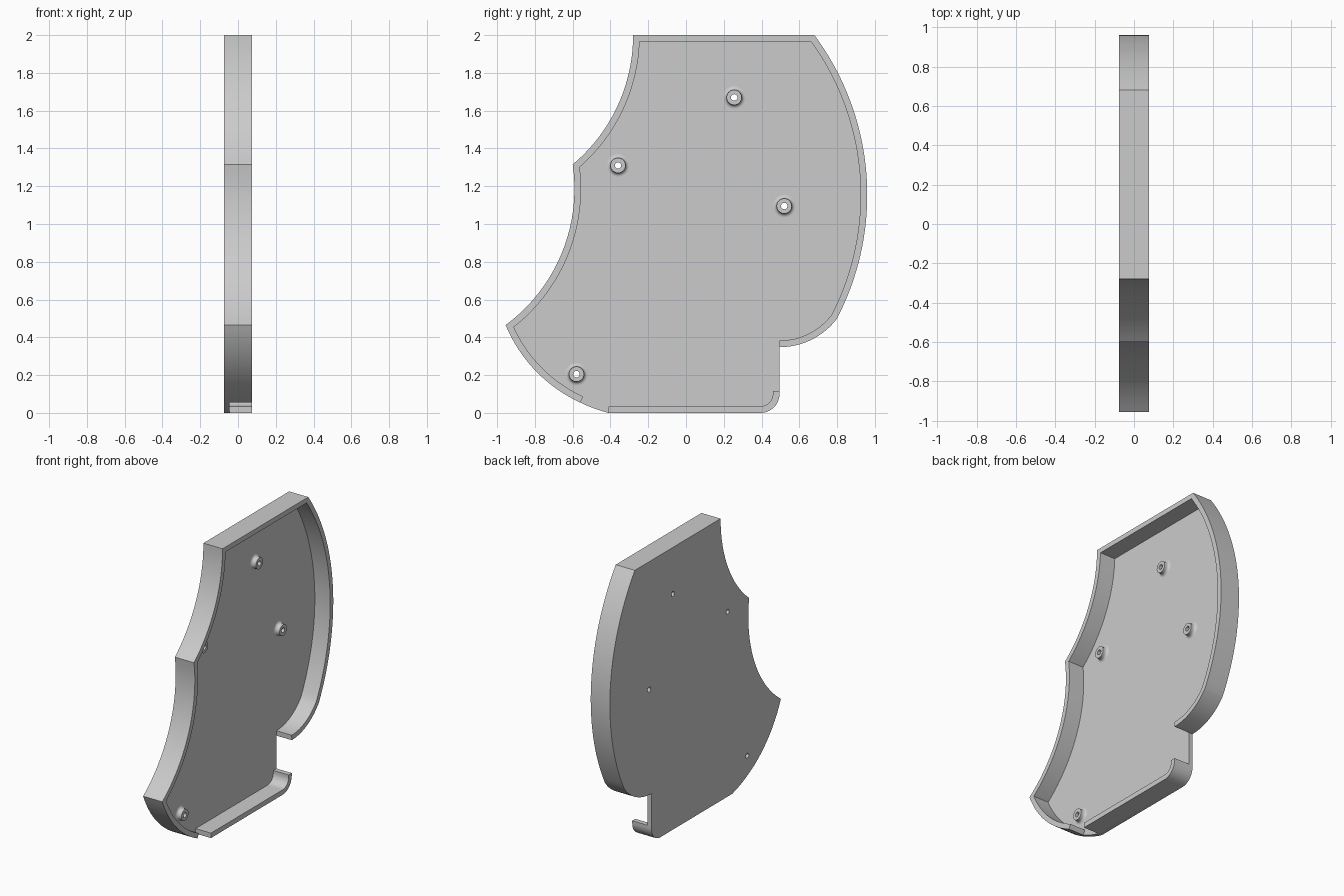
import bpy, bmesh, math
from mathutils import Vector, Matrix

cube = bpy.data.objects.get("Cube")
if cube:
    bpy.data.objects.remove(cube)

grey = bpy.data.materials.new("plain_grey")
grey.use_nodes = True
grey.diffuse_color = (0.6, 0.6, 0.6, 1)
grey.node_tree.nodes["Principled BSDF"].inputs["Base Color"].default_value = (0.6, 0.6, 0.6, 1)

BACK, FLOOR, FRONT = -0.075, -0.045, 0.075   # depth levels along x
WALL = 0.035
HOLE = 0.017
SIDES = 32


def arc(p, q, radius, side, n=20):
    """Points from p to q; side +1 puts the centre left of the travel, -1 right."""
    p, q = Vector(p), Vector(q)
    d = q - p
    left = Vector((-d.y, d.x)).normalized()
    c = (p + q) / 2 + left * side * math.sqrt(radius ** 2 - d.length_squared / 4)
    a, b = p - c, q - c
    turn = side * math.acos(a.dot(b) / radius ** 2)
    return [c + Matrix.Rotation(turn * i / n, 2) @ a for i in range(n + 1)]


def join(*parts):
    path = []
    for part in parts:
        for p in part:
            p = Vector(p)
            if not path or (p - path[-1]).length > 1e-4:
                path.append(p)
    return path


def inset(path, t):
    """Mitred offset of an open path to its right."""
    normals = [Vector((b.y - a.y, a.x - b.x)).normalized() for a, b in zip(path, path[1:])]
    before, after = normals[:1] + normals, normals + normals[-1:]
    return [p + (m + n) * t / (1 + m.dot(n)) for p, m, n in zip(path, before, after)]


def finish(obj):
    obj.data.materials.clear()
    obj.data.materials.append(grey)
    bpy.ops.object.select_all(action='DESELECT')
    obj.select_set(True)
    bpy.context.view_layer.objects.active = obj
    bpy.ops.object.shade_smooth_by_angle(angle=math.radians(25))


def slab(name, loops, x0, x1):
    """Filled outline, with any holes, extruded along x."""
    curve = bpy.data.curves.new(name, 'CURVE')
    curve.dimensions = '2D'
    curve.fill_mode = 'BOTH'
    curve.extrude = (x1 - x0) / 2
    for loop in loops:
        s = curve.splines.new('POLY')
        s.points.add(len(loop) - 1)
        for pt, p in zip(s.points, loop):
            pt.co = (p[0], p[1], 0, 1)
        s.use_cyclic_u = True
    obj = bpy.data.objects.new(name, curve)
    bpy.context.collection.objects.link(obj)
    bpy.ops.object.select_all(action='DESELECT')
    obj.select_set(True)
    bpy.context.view_layer.objects.active = obj
    bpy.ops.object.convert(target='MESH')
    obj = bpy.context.view_layer.objects.active
    bm = bmesh.new()
    bm.from_mesh(obj.data)
    bmesh.ops.remove_doubles(bm, verts=bm.verts, dist=1e-5)
    for v in bm.verts:
        v.co = ((x0 + x1) / 2 + v.co.z, v.co.x, v.co.y)
    bmesh.ops.recalc_face_normals(bm, faces=bm.faces)
    bm.to_mesh(obj.data)
    bm.free()
    finish(obj)


def boss(name, y, z):
    """Hollow screw post with a flared foot."""
    flare = [(0.06 - 0.02 * math.sin(a), FLOOR + 0.02 * (1 - math.cos(a)))
             for a in (math.pi / 2 * i / 6 for i in range(7))]
    profile = flare + [(0.04, -0.01), (HOLE, -0.01), (HOLE, FLOOR)]
    bm = bmesh.new()
    verts = [bm.verts.new((x, r, 0)) for r, x in profile]
    edges = [bm.edges.new(pair) for pair in zip(verts, verts[1:])]
    bmesh.ops.spin(bm, geom=verts + edges, cent=(0, 0, 0), axis=(1, 0, 0),
                   angle=2 * math.pi, steps=SIDES, use_merge=True)
    bmesh.ops.remove_doubles(bm, verts=bm.verts, dist=1e-5)
    bmesh.ops.recalc_face_normals(bm, faces=bm.faces)
    # Outward check on the front ring
    ring = [f for f in bm.faces if abs(f.calc_center_median().x + 0.01) < 1e-4]
    if ring and ring[0].normal.x < 0:
        bmesh.ops.reverse_faces(bm, faces=bm.faces)
    mesh = bpy.data.meshes.new(name)
    bm.to_mesh(mesh)
    bm.free()
    obj = bpy.data.objects.new(name, mesh)
    obj.location = (0, y, z)
    bpy.context.collection.objects.link(obj)
    finish(obj)


# Outline in (y, z), travelling clockwise
foot, gap, tip = (-0.41, 0), (-0.56, 0.055), (-0.955, 0.465)
notch, top_a, top_b = (-0.6, 1.315), (-0.28, 2), (0.68, 2)
heel, step = (0.8, 0.5), (0.495, 0.348)

upper_path = join(
    arc(gap, tip, 0.78, -1),
    arc(tip, notch, 0.895, 1),
    arc(notch, top_a, 0.893, 1),
    arc(top_a and top_b, heel, 1.42, -1, 36),
    arc(heel, step, 0.38, -1))
lower_path = join(
    [(0.495, 0.115)],
    arc((0.495, 0.1), (0.395, 0), 0.1, -1, 12),
    [foot])
outline = join(upper_path, lower_path, arc(foot, gap, 0.78, -1, 6)[:-1])

# Back plate with screw holes
posts = [(0.255, 1.67), (-0.36, 1.31), (0.52, 1.095), (-0.58, 0.205)]
holes = [[(y + HOLE * math.cos(2 * math.pi * i / SIDES), z + HOLE * math.sin(2 * math.pi * i / SIDES))
          for i in range(SIDES)] for y, z in posts]
slab("back_plate", [outline] + holes, BACK, FLOOR)

# Rim walls
for name, path in (("upper_rim", upper_path), ("lower_rim", lower_path)):
    slab(name, [path + inset(path, WALL)[::-1]], FLOOR, FRONT)

# Screw posts
for i, (y, z) in enumerate(posts):
    boss(f"screw_post_{i + 1}", y, z)
